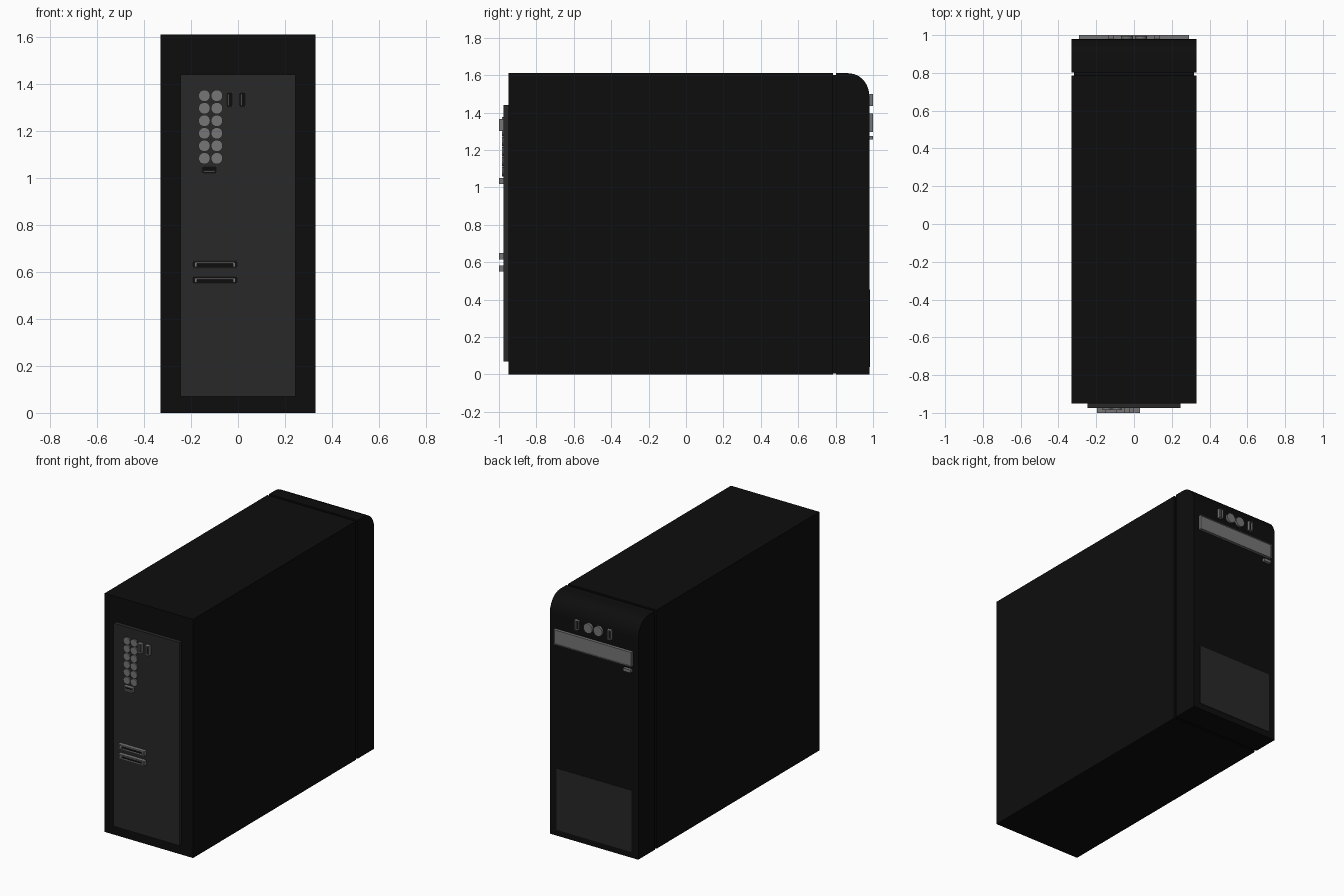
import bpy, bmesh, math
from mathutils import Vector

if "Cube" in bpy.data.objects:
    bpy.data.objects.remove(bpy.data.objects["Cube"])


def material(name, v):
    m = bpy.data.materials.new(name)
    m.diffuse_color = (v, v, v, 1)
    m.use_nodes = True
    m.node_tree.nodes["Principled BSDF"].inputs["Base Color"].default_value = m.diffuse_color
    return m


BLACK = material("black_case", 0.004)
DARK = material("dark_panel", 0.021)
GREY = material("grey_fitting", 0.18)


def finish(bm, name, *mats):
    bmesh.ops.recalc_face_normals(bm, faces=bm.faces)
    me = bpy.data.meshes.new(name)
    bm.to_mesh(me)
    bm.free()
    ob = bpy.data.objects.new(name, me)
    bpy.context.collection.objects.link(ob)
    for m in mats:
        me.materials.append(m)
    return ob


def cube_bm(x0, x1, y0, y1, z0, z1):
    bm = bmesh.new()
    bmesh.ops.create_cube(bm, size=1)
    for v in bm.verts:
        v.co = Vector((x0 if v.co.x < 0 else x1,
                       y0 if v.co.y < 0 else y1,
                       z0 if v.co.z < 0 else z1))
    return bm


def box(name, mat, *dims):
    return finish(cube_bm(*dims), name, mat)


# Connector: grey shell with a dark recess opening along side (-1 or +1 in y)
def socket(name, side, x, z, w, h, base, rim=0.006, depth=0.014, inner=BLACK):
    y0, y1 = sorted((side * base, side * 1.0))
    bm = cube_bm(x - w / 2, x + w / 2, y0, y1, z - h / 2, z + h / 2)
    bm.normal_update()
    face = max(bm.faces, key=lambda f: f.normal.y * side)
    bmesh.ops.inset_region(bm, faces=[face], thickness=rim)
    cap = bmesh.ops.extrude_discrete_faces(bm, faces=[face])["faces"][0]
    cap.material_index = 1
    bmesh.ops.translate(bm, verts=cap.verts, vec=(0, -side * depth, 0))
    return finish(bm, name, GREY, inner)


# Round jack: short cylinder lying along y
def jack(name, x, z, r, y0, y1):
    bm = bmesh.new()
    bmesh.ops.create_cone(bm, cap_ends=True, segments=24, radius1=r,
                          radius2=r, depth=abs(y1 - y0))
    for v in bm.verts:
        v.co = Vector((x + v.co.x, (y0 + y1) / 2 + v.co.z, z + v.co.y))
    ob = finish(bm, name, GREY)
    bpy.context.view_layer.objects.active = ob
    ob.select_set(True)
    bpy.ops.object.shade_smooth_by_angle(angle=math.radians(40))
    ob.select_set(False)


# Main case and the recessed seam behind the bezel
box("case_body", BLACK, -0.33, 0.33, -0.95, 0.785, 0, 1.61)
box("bezel_seam", BLACK, -0.317, 0.317, 0.78, 0.81, 0.005, 1.60)

# Bezel: side profile with rounded top edge, extruded across x
profile = [(0.803, 0), (0.98, 0)]
for i in range(7):
    a = math.radians(15 * i)
    profile.append((0.87 + 0.11 * math.cos(a), 1.49 + 0.12 * math.sin(a)))
profile.append((0.803, 1.61))
bm = bmesh.new()
f = bm.faces.new([bm.verts.new((-0.33, y, z)) for y, z in profile])
ext = bmesh.ops.extrude_face_region(bm, geom=[f])["geom"]
bmesh.ops.translate(bm, vec=(0.66, 0, 0),
                    verts=[g for g in ext if isinstance(g, bmesh.types.BMVert)])
bezel = finish(bm, "bezel", BLACK)
bpy.context.view_layer.objects.active = bezel
bezel.select_set(True)
bpy.ops.object.shade_smooth_by_angle(angle=math.radians(30))
bezel.select_set(False)

# Bezel fittings: lower panel, disc drive, eject button, jacks, slots
box("lower_panel", DARK, -0.28, 0.28, 0.975, 0.983, 0.04, 0.455)
socket("disc_drive", 1, 0, 1.345, 0.58, 0.10, 0.97, rim=0.008, depth=0.004, inner=GREY)
box("eject_button", GREY, -0.285, -0.23, 0.97, 1.0, 1.255, 1.275)
for s, tag in ((-1, "left"), (1, "right")):
    jack("front_jack_" + tag, s * 0.037, 1.467, 0.033, 0.96, 0.995)
    socket("front_slot_" + tag, 1, s * 0.122, 1.467, 0.03, 0.065, 0.96)
    box("front_slot_tongue_" + tag, GREY, s * 0.122 + 0.002, s * 0.122 + 0.008,
        0.98, 0.996, 1.442, 1.492)

# Rear panel with its jack columns and connectors
box("rear_panel", DARK, -0.245, 0.245, -0.975, -0.94, 0.07, 1.44)
for i in range(6):
    for j, x in enumerate((-0.143, -0.09)):
        jack(f"rear_jack_{i}_{j}", x, 1.35 - i * 0.0533, 0.025, -0.984, -0.97)
for i, x in enumerate((-0.037, 0.018)):
    socket(f"rear_slot_{i}", -1, x, 1.333, 0.03, 0.065, 0.965)
    box(f"rear_slot_tongue_{i}", GREY, x - 0.008, x - 0.002, -0.996, -0.98, 1.308, 1.358)
socket("rear_small_port", -1, -0.122, 1.034, 0.065, 0.033, 0.965)
box("rear_small_port_tongue", GREY, -0.147, -0.097, -0.996, -0.98, 1.025, 1.031)
for i, (z, dz) in enumerate(((0.632, 0.008), (0.566, 0.006))):
    socket(f"rear_long_port_{i}", -1, -0.098, z, 0.195, 0.033, 0.965)
    box(f"rear_long_port_tongue_{i}", GREY, -0.18, -0.016, -0.996, -0.98, z + dz - 0.004, z + dz + 0.002)
    for k, x in enumerate((-0.18, -0.016)):
        box(f"rear_long_port_tab_{i}_{k}", GREY, x - 0.006, x + 0.006, -0.996, -0.98, z - 0.011, z + 0.008)
